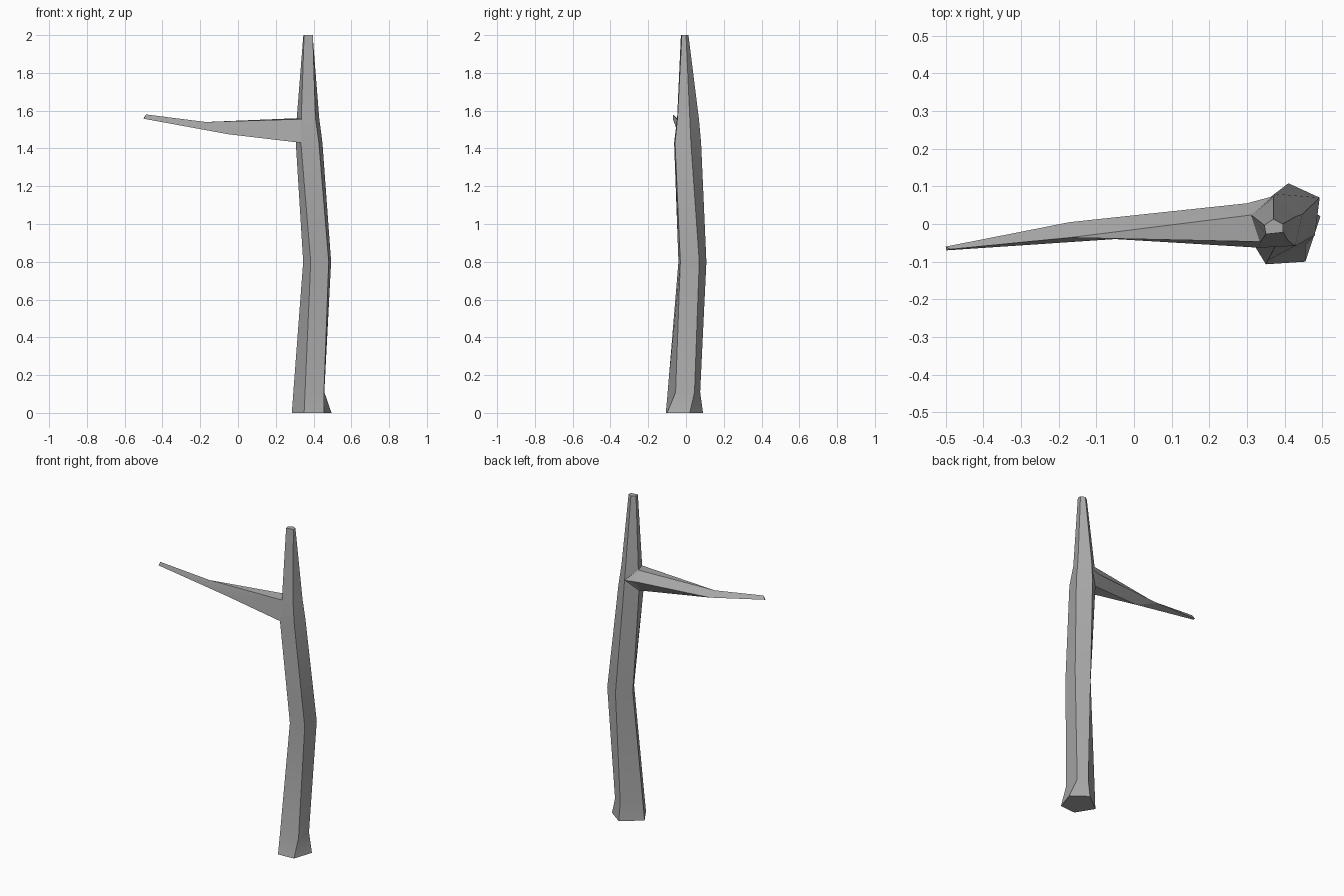
import bpy
import bmesh
import math
from mathutils import Vector

cube = bpy.data.objects.get("Cube")
if cube:
    bpy.data.objects.remove(cube, do_unlink=True)

bark = bpy.data.materials.new("grey_bark")
bark.use_nodes = True
grey = (0.40, 0.40, 0.40, 1)
bark.diffuse_color = grey
bark.node_tree.nodes["Principled BSDF"].inputs["Base Color"].default_value = grey


def loft(name, rings, cap_start):
    """Skin a list of equal-sized rings and cap the end."""
    bm = bmesh.new()
    loops = [[bm.verts.new(p) for p in ring] for ring in rings]
    n = len(loops[0])
    for a, b in zip(loops, loops[1:]):
        for i in range(n):
            j = (i + 1) % n
            bm.faces.new((a[i], a[j], b[j], b[i]))
    bm.faces.new(loops[-1])
    if cap_start:
        bm.faces.new(loops[0][::-1])
    bmesh.ops.remove_doubles(bm, verts=bm.verts, dist=0.0005)
    bmesh.ops.recalc_face_normals(bm, faces=bm.faces)
    mesh = bpy.data.meshes.new(name)
    bm.to_mesh(mesh)
    bm.free()
    mesh.materials.append(bark)
    obj = bpy.data.objects.new(name, mesh)
    bpy.context.collection.objects.link(obj)
    bpy.ops.object.select_all(action='DESELECT')
    obj.select_set(True)
    bpy.context.view_layer.objects.active = obj
    bpy.ops.object.shade_smooth_by_angle(angle=math.radians(30))
    return obj


# Trunk: five-sided rings, front-left corner first, going round
trunk_profile = [
    (0.00, [(.35, -.107), (.455, -.10), (.495, .02), (.40, .09), (.285, .0)]),
    (0.11, [(.355, -.097), (.455, -.055), (.457, .045), (.40, .075), (.293, .004)]),
    (0.80, [(.385, -.04), (.48, -.03), (.493, .07), (.41, .108), (.345, .03)]),
    (1.43, [(.333, -.063), (.428, -.058), (.447, .026), (.373, .08), (.306, .025)]),
    (1.56, [(.335, -.047), (.41, -.045), (.43, .02), (.37, .068), (.311, .024)]),
    (2.00, [(.35, -.027), (.396, -.022), (.395, .0), (.37, .013), (.346, -.003)]),
]
trunk = loft("trunk", [[(x, y, z) for x, y in ring] for z, ring in trunk_profile], True)

# Branch: corners are front top, front bottom, rear bottom, back, rear top
root = [Vector(p) for p in [(.335, -.047, 1.555), (.333, -.063, 1.43), (.306, .025, 1.435),
                            (.371, .074, 1.5), (.311, .024, 1.56)]]
top, low, back = Vector((-.17, -.036, 1.54)), Vector((-.05, -.04, 1.475)), Vector((-.17, .005, 1.51))
middle = [top, low, low, back, top]
collar = [a.lerp(b, 0.05) for a, b in zip(root, middle)]
collar[3] = Vector((.30, .055, 1.5))
tip_top, tip_low, tip_back = (-.487, -.067, 1.58), (-.498, -.07, 1.557), (-.5, -.06, 1.56)
tip = [tip_top, tip_low, tip_low, tip_back, tip_top]


def tapered_branch():
    """Skin the branch, merging paired corners toward the tip."""
    bm = bmesh.new()
    made = {}

    def vert(p):
        key = tuple(round(c, 4) for c in p)
        if key not in made:
            made[key] = bm.verts.new(p)
        return made[key]

    def face(points):
        corners = list(dict.fromkeys(vert(p) for p in points))
        if len(corners) > 2:
            bm.faces.new(corners)

    rings = [root, collar, middle, tip]
    for a, b in zip(rings, rings[1:]):
        for i in range(5):
            j = (i + 1) % 5
            face((a[i], a[j], b[j], b[i]))
    face((tip_top, tip_low, tip_back))
    bmesh.ops.recalc_face_normals(bm, faces=bm.faces)
    mesh = bpy.data.meshes.new("branch")
    bm.to_mesh(mesh)
    bm.free()
    mesh.materials.append(bark)
    obj = bpy.data.objects.new("branch", mesh)
    bpy.context.collection.objects.link(obj)
    bpy.ops.object.select_all(action='DESELECT')
    obj.select_set(True)
    bpy.context.view_layer.objects.active = obj
    bpy.ops.object.shade_smooth_by_angle(angle=math.radians(30))


tapered_branch()
